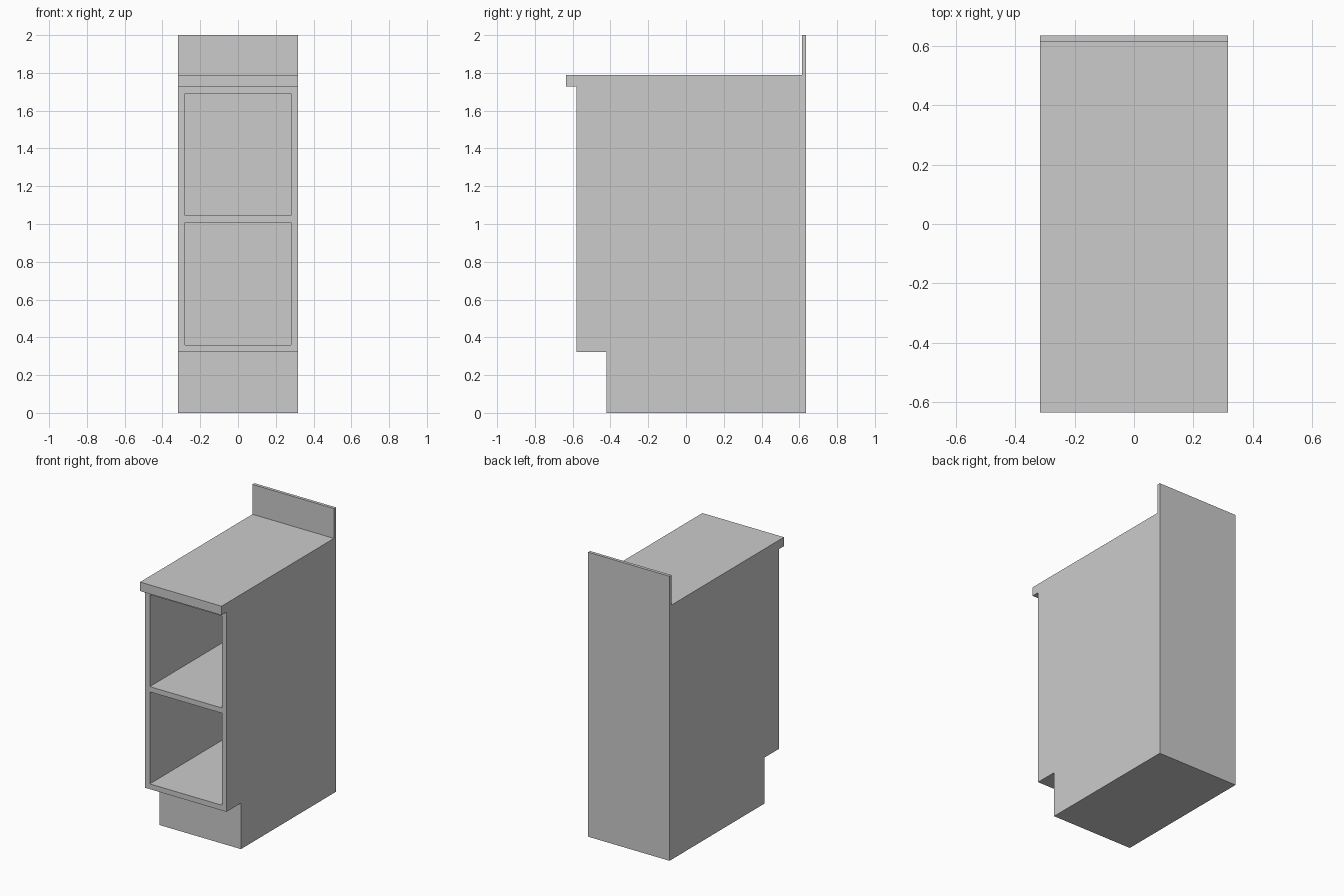
import bpy, bmesh

if "Cube" in bpy.data.objects:
    bpy.data.objects.remove(bpy.data.objects["Cube"])

W, D = 0.317, 0.635            # half width, half depth
FRONT, T = -0.58, 0.037        # carcass front, panel thickness
IN_X, IN_BACK = W - T, D - T   # inner half width, inner back


def extrude_profile(name, profile, half_width):
    """Solid made from a (y, z) outline swept along x."""
    bm = bmesh.new()
    face = bm.faces.new([bm.verts.new((-half_width, y, z)) for y, z in profile])
    swept = bmesh.ops.extrude_face_region(bm, geom=[face])["geom"]
    verts = [v for v in swept if isinstance(v, bmesh.types.BMVert)]
    bmesh.ops.translate(bm, verts=verts, vec=(2 * half_width, 0, 0))
    bmesh.ops.recalc_face_normals(bm, faces=bm.faces)
    mesh = bpy.data.meshes.new(name)
    bm.to_mesh(mesh)
    bm.free()
    obj = bpy.data.objects.new(name, mesh)
    bpy.context.collection.objects.link(obj)
    return obj


def box(name, half_width, y0, y1, z0, z1):
    return extrude_profile(name, [(y0, z0), (y1, z0), (y1, z1), (y0, z1)], half_width)


# Cabinet side outline: toe kick, carcass, overhanging counter, backsplash
cabinet = extrude_profile("cabinet_shell", [
    (-0.42, 0), (D, 0), (D, 2), (0.613, 2), (0.613, 1.79),
    (-D, 1.79), (-D, 1.727), (FRONT, 1.727), (FRONT, 0.323), (-0.42, 0.323),
], W)

# Open compartment hollowed out from the front
cutter = box("compartment_cutter", IN_X, FRONT - 0.1, IN_BACK, 0.36, 1.69)
cutter.hide_render = True
cutter.hide_viewport = True
cut = cabinet.modifiers.new("compartment", 'BOOLEAN')
cut.operation = 'DIFFERENCE'
cut.solver = 'EXACT'
cut.object = cutter

# Middle shelf, flush with the carcass front
box("shelf", IN_X, FRONT, IN_BACK, 1.007, 1.044)
